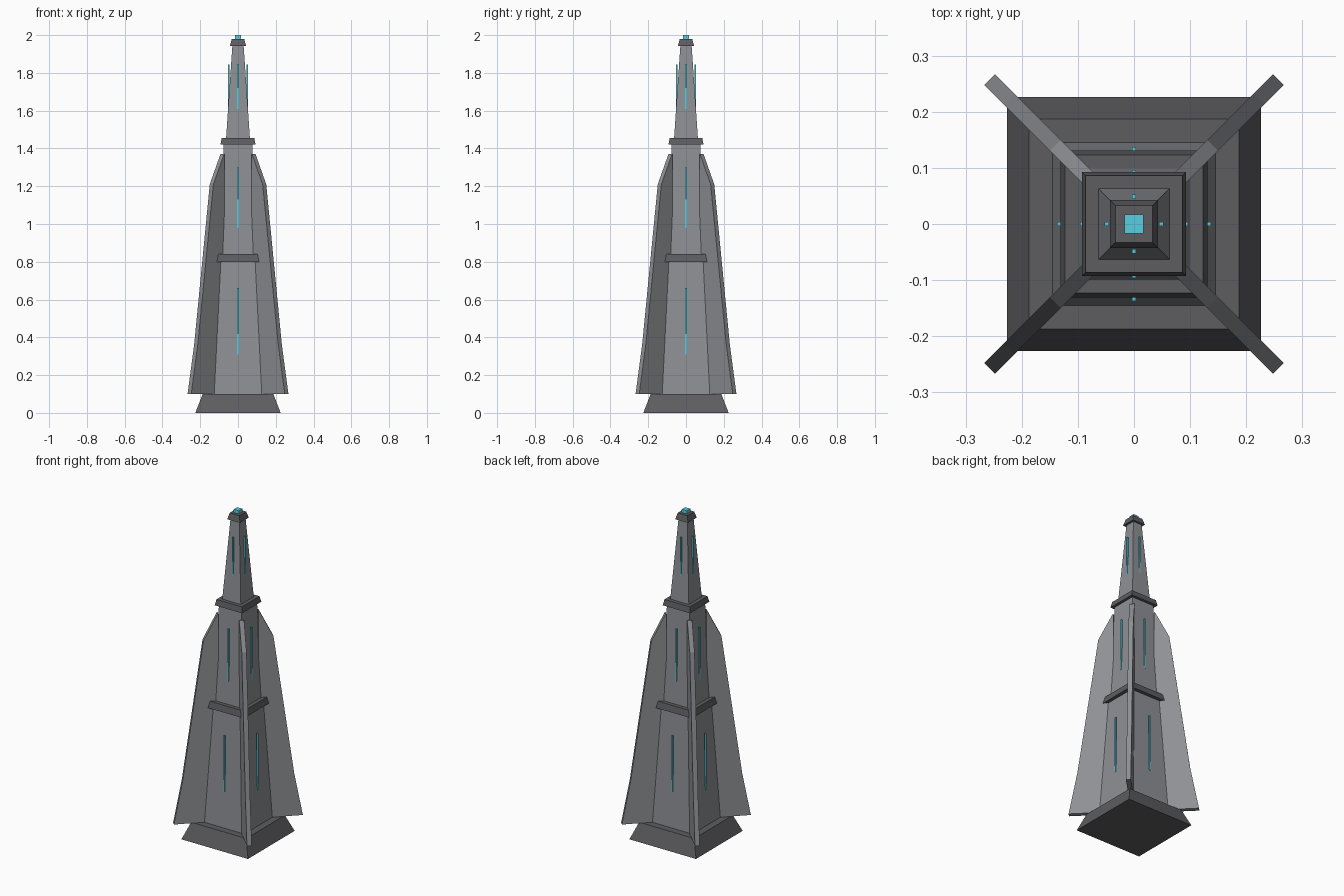
import bpy, bmesh, math
from mathutils import Matrix

if "Cube" in bpy.data.objects:
    bpy.data.objects.remove(bpy.data.objects["Cube"])


def material(name, rgb):
    m = bpy.data.materials.new(name)
    m.diffuse_color = (*rgb, 1)
    m.use_nodes = True
    m.node_tree.nodes["Principled BSDF"].inputs["Base Color"].default_value = m.diffuse_color
    return m


HULL = material("hull_grey", (0.27, 0.28, 0.30))
TRIM = material("trim_dark_grey", (0.11, 0.11, 0.12))
GLOW = material("glow_cyan", (0.10, 0.62, 0.75))


def finish(name, bm, mat):
    bmesh.ops.recalc_face_normals(bm, faces=bm.faces)
    me = bpy.data.meshes.new(name)
    bm.to_mesh(me)
    bm.free()
    me.materials.append(mat)
    ob = bpy.data.objects.new(name, me)
    bpy.context.collection.objects.link(ob)
    return ob


def tapered_block(name, z0, z1, half0, half1, mat):
    """Square frustum with given half widths at bottom and top."""
    bm = bmesh.new()
    rot = Matrix.Translation((0, 0, (z0 + z1) / 2)) @ Matrix.Rotation(math.pi / 4, 4, 'Z')
    r2 = math.sqrt(2)
    bmesh.ops.create_cone(bm, cap_ends=True, segments=4, radius1=half0 * r2,
                          radius2=half1 * r2, depth=z1 - z0, matrix=rot)
    return finish(name, bm, mat)


# Stacked tower tiers, collars and tip
tapered_block("base_plinth", 0.0, 0.10, 0.226, 0.187, TRIM)
tapered_block("lower_tower", 0.10, 0.80, 0.145, 0.110, HULL)
tapered_block("lower_collar", 0.80, 0.84, 0.131, 0.123, TRIM)
tapered_block("middle_tower", 0.84, 1.42, 0.100, 0.076, HULL)
tapered_block("upper_collar", 1.42, 1.455, 0.093, 0.086, TRIM)
tapered_block("spire", 1.455, 1.942, 0.063, 0.030, HULL)
tapered_block("spire_cap", 1.942, 1.98, 0.043, 0.033, TRIM)
tapered_block("beacon", 1.97, 2.0, 0.017, 0.017, GLOW)

# Diagonal fins: profile of (radius, z), extruded by thickness
FIN = [(0.113, 0.10), (0.364, 0.10), (0.315, 0.36), (0.198, 1.21), (0.118, 1.37), (0.113, 1.37)]
HALF_T = 0.0135
for i in range(4):
    bm = bmesh.new()
    face = bm.faces.new([bm.verts.new((r, -HALF_T, z)) for r, z in FIN])
    ext = bmesh.ops.extrude_face_region(bm, geom=[face])
    moved = [v for v in ext["geom"] if isinstance(v, bmesh.types.BMVert)]
    bmesh.ops.translate(bm, verts=moved, vec=(0, 2 * HALF_T, 0))
    bm.transform(Matrix.Rotation(math.pi / 4 + i * math.pi / 2, 4, 'Z'))
    finish(f"fin_{i + 1}", bm, HULL)

# Upright light strips on each face: distance from axis, bottom, top
STRIPS = {"lower": (0.133, 0.31, 0.66), "middle": (0.092, 0.98, 1.30), "spire": (0.049, 1.61, 1.845)}
for tier, (d, z0, z1) in STRIPS.items():
    for i in range(4):
        bm = bmesh.new()
        bmesh.ops.create_cube(bm, size=1, matrix=Matrix.Translation((d, 0, (z0 + z1) / 2))
                              @ Matrix.Diagonal((0.008, 0.008, z1 - z0, 1)))
        bm.transform(Matrix.Rotation(i * math.pi / 2, 4, 'Z'))
        finish(f"{tier}_light_strip_{i + 1}", bm, GLOW)
